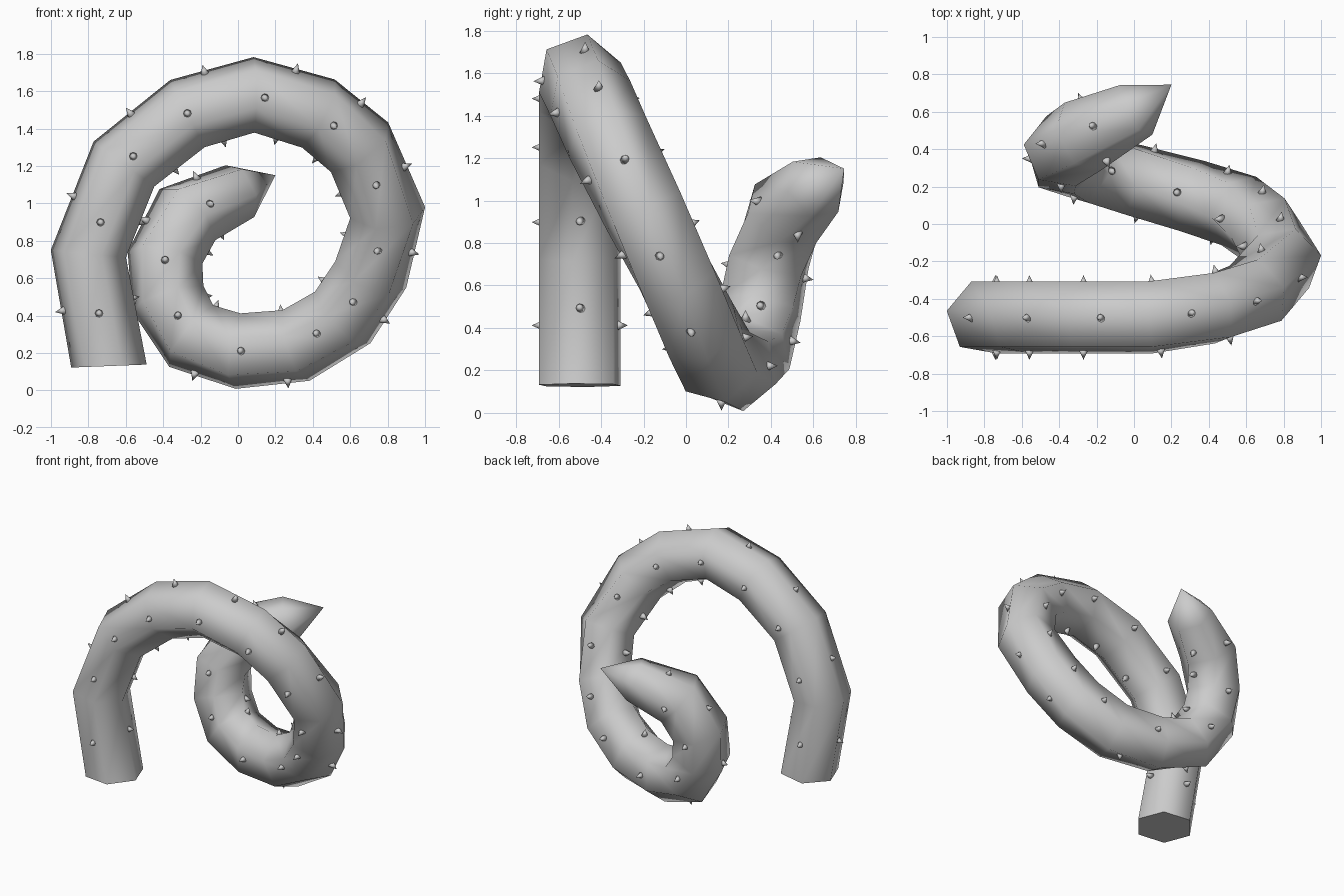
import bpy, bmesh, math
from mathutils import Vector, Matrix
from mathutils.bvhtree import BVHTree

cube = bpy.data.objects.get("Cube")
if cube:
    bpy.data.objects.remove(cube, do_unlink=True)

grey = bpy.data.materials.new("stem_grey")
grey.use_nodes = True
colour = (0.6, 0.6, 0.6, 1)
grey.diffuse_color = colour
grey.node_tree.nodes["Principled BSDF"].inputs["Base Color"].default_value = colour

# Centre line of the coiled stem, from the cut base to the last ring
PATH = [Vector(p) for p in (
    (-.69, -.5, .13), (-.80, -.5, .73), (-.61, -.5, 1.21), (-.27, -.5, 1.48),
    (.085, -.5, 1.58), (.43, -.45, 1.48), (.65, -.37, 1.30), (.80, -.2, .95),
    (.71, -.04, .62), (.56, .07, .39), (.31, .15, .24), (0, .235, .21),
    (-.25, .30, .29), (-.375, .35, .49), (-.39, .39, .71), (-.27, .47, .94),
    (.01, .61, 1.065))]
TIP = Vector((.2, .745, 1.15))
RADIUS, SIDES, PHASE = .205, 6, math.radians(20)


def frame(tangent):
    """Back and outward directions square to the tangent."""
    t = tangent.normalized()
    back = Vector((0, 1, 0))
    back = (back - t * back.dot(t)).normalized()
    return back, t.cross(back)


def add_object(name, bm):
    bmesh.ops.recalc_face_normals(bm, faces=bm.faces)
    for f in bm.faces:
        f.smooth = True
    mesh = bpy.data.meshes.new(name)
    bm.to_mesh(mesh)
    ob = bpy.data.objects.new(name, mesh)
    mesh.materials.append(grey)
    bpy.context.collection.objects.link(ob)
    return ob


# Six-sided stem swept along the path, with a flat base and a pointed end
stem = bmesh.new()
rings = []
points = PATH + [TIP]
for i, p in enumerate(PATH):
    if i == 0:
        tangent = Vector((-.04, 0, 1))
    else:
        tangent = (p - points[i - 1]).normalized() + (points[i + 1] - p).normalized()
    back, out = frame(tangent)
    r = RADIUS if i < len(PATH) - 1 else .16
    angles = [PHASE + k * math.tau / SIDES for k in range(SIDES)]
    rings.append([stem.verts.new(p + r * (back * math.cos(a) + out * math.sin(a)))
                  for a in angles])
for a, b in zip(rings, rings[1:]):
    for k in range(SIDES):
        n = (k + 1) % SIDES
        stem.faces.new((a[k], a[n], b[n], b[k]))
tip = stem.verts.new(TIP)
for k in range(SIDES):
    stem.faces.new((rings[-1][k], rings[-1][(k + 1) % SIDES], tip))
base = stem.faces.new(rings[0])
for e in base.edges:
    e.smooth = False
tree = BVHTree.FromBMesh(stem)
add_object("coiled_stem", stem)

# Small thorns in four rows: front and back, outer and inner
SIDE_ROWS = (.47, 1.35, 2.15, 3, 4.1, 5.2, 6.4, 7.4, 8.4, 9.4, 10.8, 12.4, 13.8, 15.2)
RIM_ROWS = (.55, 1.5, 2.45, 3.4, 4.5, 5.5, 6.5, 7.5, 8.6, 10.2, 11.7, 13, 14.5, 15.4)
thorns = bmesh.new()
for row, use_rim in ((SIDE_ROWS, 0), (RIM_ROWS, 1)):
    for s in row:
        i = int(s)
        centre = PATH[i].lerp(PATH[i + 1], s - i)
        direction = frame(PATH[i + 1] - PATH[i])[use_rim]
        for d in (direction, -direction):
            hit = tree.ray_cast(centre, d)[0]
            if hit is None:
                continue
            place = Matrix.Translation(hit + d * .018) @ d.to_track_quat('Z', 'Y').to_matrix().to_4x4()
            bmesh.ops.create_cone(thorns, cap_ends=True, segments=8, radius1=.026,
                                  radius2=0, depth=.056, matrix=place)
add_object("thorns", thorns)
